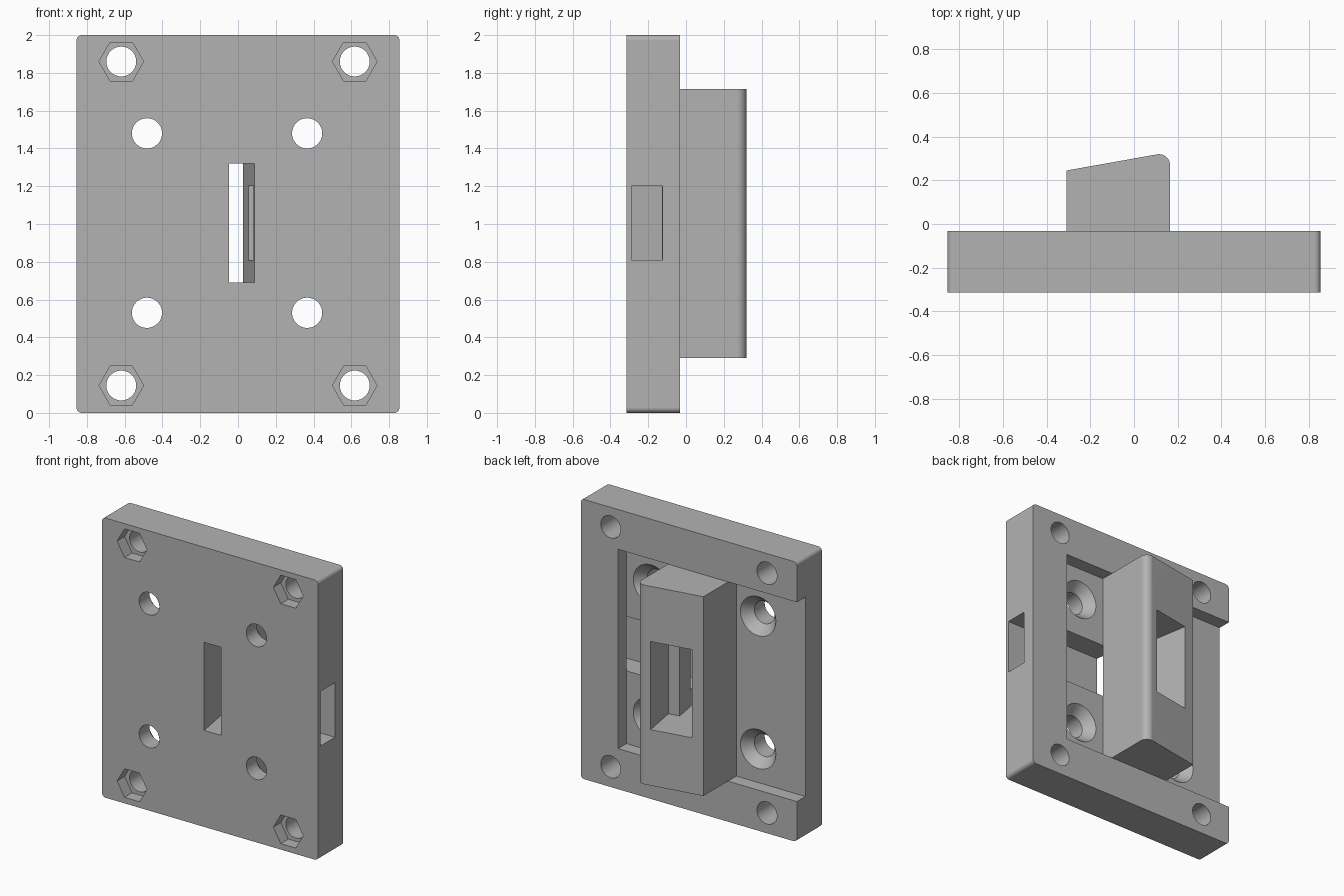
import bpy, bmesh
from math import sin, cos, pi, radians
from mathutils import Vector

if "Cube" in bpy.data.objects:
    bpy.data.objects.remove(bpy.data.objects["Cube"])

grey = bpy.data.materials.new("plain_grey")
grey.use_nodes = True
colour = (0.45, 0.45, 0.45, 1)
grey.diffuse_color = colour
grey.node_tree.nodes["Principled BSDF"].inputs["Base Color"].default_value = colour


def loft(name, rings):
    """Solid joining equal-length rings of points, capped at both ends."""
    bm = bmesh.new()
    loops = [[bm.verts.new(p) for p in ring] for ring in rings]
    n = len(loops[0])
    for a, b in zip(loops, loops[1:]):
        for i in range(n):
            j = (i + 1) % n
            bm.faces.new((a[i], a[j], b[j], b[i]))
    bm.faces.new(loops[0])
    bm.faces.new(loops[-1])
    bmesh.ops.recalc_face_normals(bm, faces=bm.faces)
    mesh = bpy.data.meshes.new(name)
    bm.to_mesh(mesh)
    bm.free()
    mesh.materials.append(grey)
    obj = bpy.data.objects.new(name, mesh)
    bpy.context.collection.objects.link(obj)
    return obj


def prism_y(name, pts, y0, y1):
    return loft(name, [[(x, y, z) for x, z in pts] for y in (y0, y1)])


def prism_z(name, pts, z0, z1):
    return loft(name, [[(x, y, z) for x, y in pts] for z in (z0, z1)])


def rect(x0, x1, z0, z1):
    return [(x0, z0), (x1, z0), (x1, z1), (x0, z1)]


def arc(cx, cz, r, a0, a1, n):
    return [(cx + r * cos(radians(a0 + (a1 - a0) * i / n)),
             cz + r * sin(radians(a0 + (a1 - a0) * i / n))) for i in range(n + 1)]


def lathe_y(name, cx, cz, steps, sides=48):
    """Round cutter along y from (y, radius) steps."""
    return loft(name, [[(cx + r * cos(2 * pi * i / sides), y, cz + r * sin(2 * pi * i / sides))
                        for i in range(sides)] for y, r in steps])


def cut(target, cutter):
    cutter.hide_render = True
    mod = target.modifiers.new("cut", "BOOLEAN")
    mod.operation, mod.solver, mod.object = "DIFFERENCE", "EXACT", cutter
    bpy.context.view_layer.objects.active = target
    bpy.ops.object.modifier_apply(modifier=mod.name)
    bpy.data.objects.remove(cutter)


FRONT, BACK, FLOOR = -0.315, -0.032, -0.127
W, R = 0.855, 0.028
LOW, HIGH = 0.29, 1.715

# Base plate with rounded corners
outline = []
for k, (x, z) in enumerate([(W - R, 2 - R), (R - W, 2 - R), (R - W, R), (W - R, R)]):
    outline += arc(x, z, R, 90 * k, 90 * k + 90, 6)
plate = prism_y("base_plate", outline, FRONT, BACK)

# Rear pocket, open on one side, and the cross channel in its floor
cut(plate, prism_y("pocket", rect(-1, 0.56, LOW, HIGH), FLOOR, 0.2))
cut(plate, prism_y("channel", rect(0.02, 1, 0.81, 1.2), -0.288, FLOOR + 0.002))

# Corner bolt holes with hexagonal nut recesses
for x in (-0.618, 0.618):
    for z in (0.145, 1.86):
        cut(plate, lathe_y("bolt_hole", x, z, [(-0.5, 0.079), (0.2, 0.079)]))
        cut(plate, lathe_y("nut_recess", x, z, [(-0.5, 0.118), (FRONT + 0.085, 0.118)], 6))

# Countersunk screw holes
for x in (-0.482, 0.366):
    for z in (0.53, 1.48):
        cut(plate, lathe_y("screw_hole", x, z, [(-0.5, 0.08), (FLOOR - 0.07, 0.08),
                                                (FLOOR, 0.14), (FLOOR + 0.05, 0.14)]))

# Raised block with sloping back and one rounded edge
profile = [(-0.31, FLOOR), (0.165, FLOOR)] + arc(0.115, 0.27, 0.05, 0, 100, 10) + [(-0.31, 0.245)]
block = prism_z("strike_block", profile, LOW, HIGH)

# Tilted stepped slot through plate and block
tilt = radians(9.7)
across, along = Vector((cos(tilt), sin(tilt))), Vector((-sin(tilt), cos(tilt)))
start = Vector((0.02, FRONT))
half = [(0.066, -0.2), (0.066, 0.34), (0.147, 0.34), (0.147, 1.0)]
slot = [start + across * s + along * t
        for s, t in half + [(-s, t) for s, t in reversed(half)]]
for part in (plate, block):
    cut(part, prism_z("slot", slot, 0.69, 1.32))

# Smooth the curved walls, keep the flats flat
for part in (plate, block):
    bpy.ops.object.select_all(action="DESELECT")
    part.select_set(True)
    bpy.context.view_layer.objects.active = part
    bpy.ops.object.shade_smooth_by_angle(angle=radians(30))
    mod = part.modifiers.new("flat_normals", "WEIGHTED_NORMAL")
    mod.keep_sharp = True
